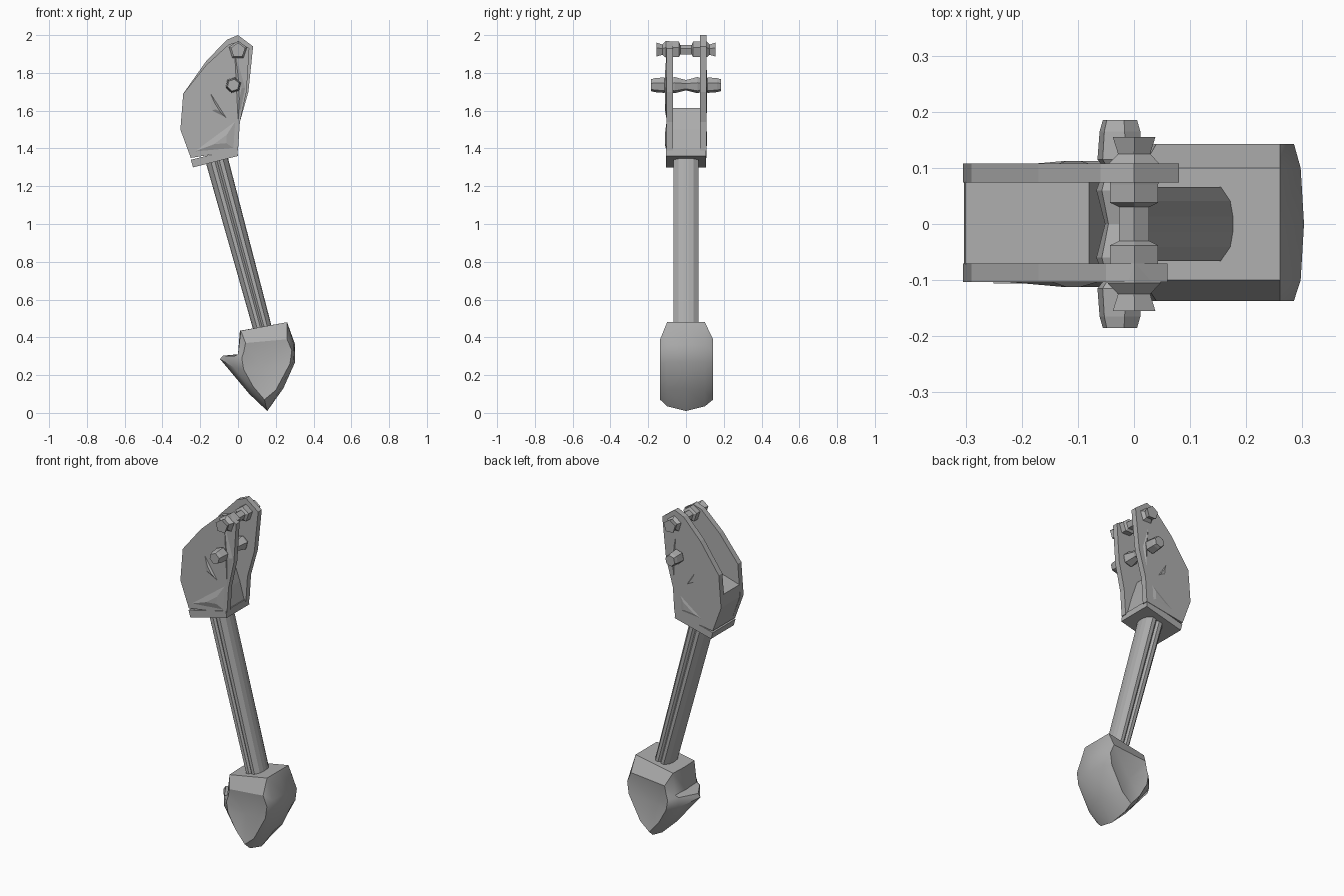
import bpy, bmesh, math
from mathutils import Vector

old = bpy.data.objects.get("Cube")
if old:
    bpy.data.objects.remove(old, do_unlink=True)

grey = bpy.data.materials.new("plain_grey")
grey.use_nodes = True
COLOUR = (0.42, 0.42, 0.42, 1)
grey.diffuse_color = COLOUR
grey.node_tree.nodes["Principled BSDF"].inputs["Base Color"].default_value = COLOUR


def loft(name, rings, hubs=None):
    """Skin equal-length rings of points; cap the ends flat or as fans around two hubs."""
    bm = bmesh.new()
    loops = [[bm.verts.new(p) for p in ring] for ring in rings]
    n = len(loops[0])
    for a, b in zip(loops, loops[1:]):
        for i in range(n):
            j = (i + 1) % n
            bm.faces.new((a[i], a[j], b[j], b[i]))
    if hubs:
        for loop, hub in zip((loops[0], loops[-1]), hubs):
            centre = bm.verts.new(hub)
            for i in range(n):
                bm.faces.new((loop[i], loop[(i + 1) % n], centre))
    else:
        bm.faces.new(loops[0][::-1])
        bm.faces.new(loops[-1])
    bmesh.ops.triangulate(bm, faces=[f for f in bm.faces if len(f.verts) > 4])
    bmesh.ops.recalc_face_normals(bm, faces=bm.faces)
    mesh = bpy.data.meshes.new(name)
    bm.to_mesh(mesh)
    bm.free()
    mesh.materials.append(grey)
    ob = bpy.data.objects.new(name, mesh)
    bpy.context.collection.objects.link(ob)
    return ob


def slab(name, profile, *ys):
    """Extrude an x-z profile through the given y positions."""
    return loft(name, [[(x, y, z) for x, z in profile] for y in ys])


def pin(name, x, z, stations, sides=6, turn=0.3):
    """Turned pin along y, mirrored from (y, radius) stations."""
    angles = [turn + math.tau * i / sides for i in range(sides)]
    both = [(-y, r) for y, r in stations] + stations[::-1]
    return loft(name, [[(x + r * math.cos(a), y, z + r * math.sin(a)) for a in angles]
                       for y, r in both])


# Two cheek plates of the head, the rear one slightly taller
lower = [(0.0, 1.39), (-0.25, 1.35), (-0.305, 1.5), (-0.29, 1.69)]
front_top = [(-0.17, 1.84), (-0.05, 1.95), (0.0, 1.965), (0.06, 1.93), (0.045, 1.7), (0.01, 1.54)]
rear_top = [(-0.17, 1.86), (-0.06, 1.975), (0.0, 2.0), (0.08, 1.94), (0.055, 1.7), (0.01, 1.54)]
slab("front_cheek_plate", lower + front_top, -0.103, -0.07)
slab("rear_cheek_plate", lower + rear_top, 0.074, 0.108)

# Low faceted ridges on the outside of both plates
for side, name in ((-1, "front"), (1, "rear")):
    for part, tri, top in (
        ("edge_ridge", [(-0.02, 1.93), (0.04, 1.72), (0.0, 1.53)], (0.01, 1.72)),
        ("middle_ridge", [(-0.15, 1.7), (-0.06, 1.56), (-0.14, 1.6)], (-0.11, 1.61)),
        ("lower_ridge", [(-0.24, 1.38), (-0.01, 1.55), (-0.02, 1.40)], (-0.08, 1.44)),
    ):
        base = [(x, side * 0.102, z) for x, z in tri]
        tip = [(x + (top[0] - x) * 0.7, side * 0.112, z + (top[1] - z) * 0.7) for x, z in tri]
        loft(f"{name}_{part}", [base, tip])

# Solid block between the plates, its top rising gently to the right
slab("head_block", [(-0.01, 1.39), (-0.25, 1.35), (-0.303, 1.5), (-0.3, 1.57),
                    (-0.2, 1.6), (-0.08, 1.615), (-0.04, 1.5)], -0.072, 0.075)

# Slanted collar beneath the head
slab("collar", [(-0.25, 1.34), (-0.238, 1.3), (0.0, 1.36), (-0.005, 1.4)], -0.106, 0.106)

# Cross pins with faceted ends
pin("lower_cross_pin", -0.025, 1.735,
    [(0.185, 0.032), (0.165, 0.038), (0.115, 0.042), (0.1, 0.03), (0.06, 0.044), (0.0, 0.028)])
pin("upper_cross_pin", 0.0, 1.92,
    [(0.155, 0.04), (0.125, 0.03), (0.105, 0.05), (0.07, 0.045), (0.038, 0.045), (0.03, 0.028)], 5)

# Slanted oval shaft with a shallow lengthwise groove on front and rear
section = [(1, 0.2), (0.9, 0.62), (0.55, 1), (0.2, 1), (0, 0.85),
           (-0.2, 1), (-0.55, 1), (-0.9, 0.62), (-1, 0.2)]
section += [(u, -v) for u, v in section[::-1]]
along = Vector((0.25, 0, -0.92)).normalized()
across = Vector((-along.z, 0, along.x))
shaft_rings = []
for centre, w in ((Vector((-0.115, 0, 1.35)), 0.06), (Vector((0.14, 0, 0.41)), 0.049)):
    shaft_rings.append([centre + across * (u * w) + Vector((0, v * 0.066, 0)) for u, v in section])
loft("shaft", shaft_rings)

# Rounded boot at the foot with a narrow pointed tongue and dished flanks
middle = [(0.01, 0.435), (0.26, 0.48), (0.303, 0.36), (0.303, 0.27), (0.24, 0.13), (0.155, 0.01),
          (0.06, 0.1), (-0.095, 0.285), (-0.08, 0.303), (0.0, 0.305)]
shoulder = [(0.015, 0.435), (0.26, 0.48), (0.297, 0.36), (0.292, 0.27), (0.22, 0.12), (0.148, 0.035),
            (0.07, 0.115), (-0.02, 0.24), (-0.02, 0.3), (0.0, 0.31)]
flank = [(0.04, 0.37), (0.26, 0.39), (0.285, 0.33), (0.275, 0.26), (0.2, 0.12), (0.14, 0.07),
         (0.08, 0.14), (0.03, 0.23), (0.02, 0.29), (0.03, 0.32)]
slices = [(-0.137, flank), (-0.1, shoulder), (0, middle), (0.1, shoulder), (0.143, flank)]
boot = loft("boot", [[(x, y, z) for x, z in prof] for y, prof in slices],
            hubs=[(0.13, -0.112, 0.24), (0.13, 0.115, 0.24)])
bpy.context.view_layer.objects.active = boot
boot.select_set(True)
bpy.ops.object.shade_smooth_by_angle(angle=math.radians(35))
